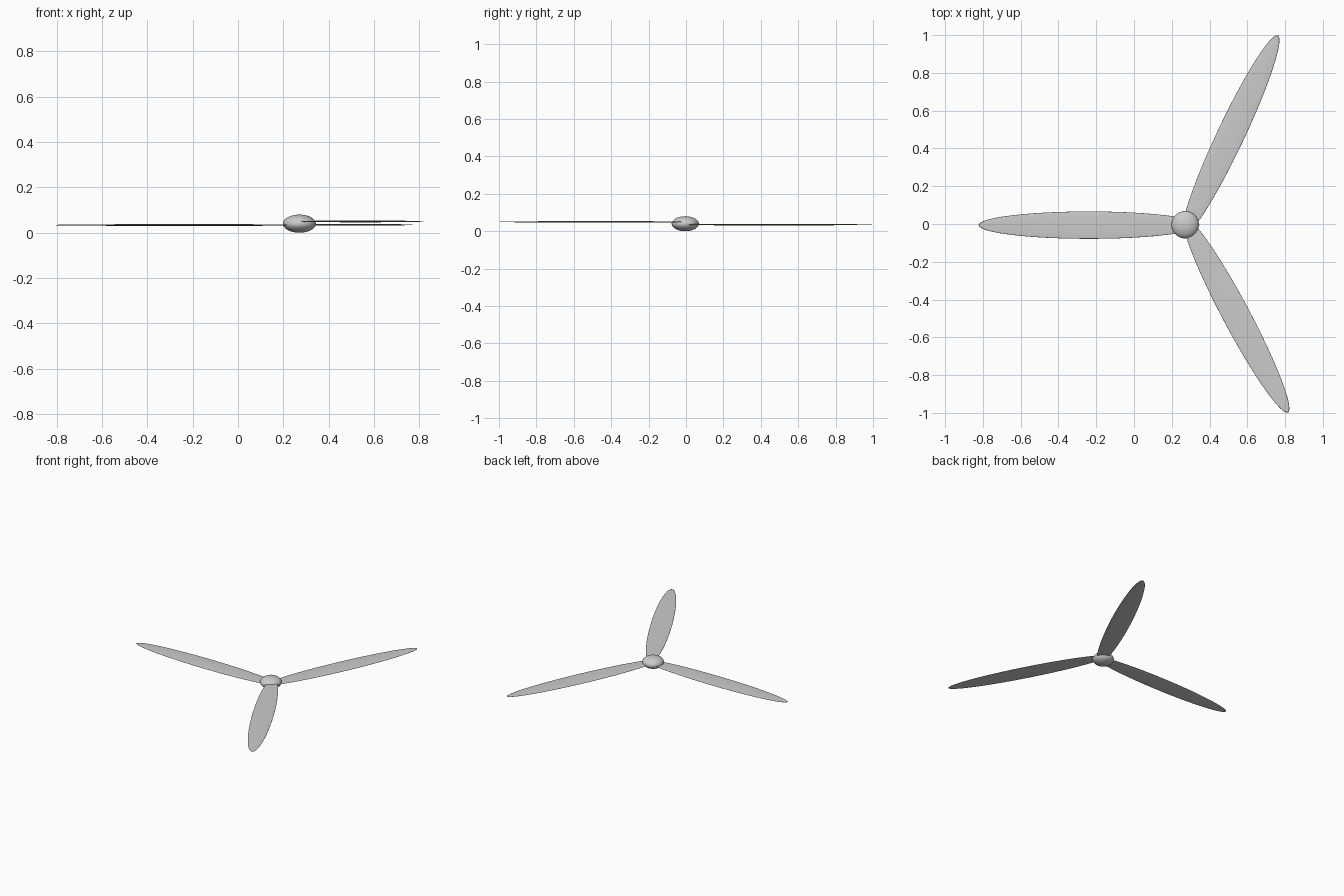
import bpy
from math import radians

cube = bpy.data.objects.get("Cube")
if cube:
    bpy.data.objects.remove(cube, do_unlink=True)


def ellipsoid(name, centre, radii, angle=0):
    """Smooth UV sphere stretched to the given radii and turned about z."""
    bpy.ops.mesh.primitive_uv_sphere_add(segments=48, ring_count=24, location=centre,
                                         rotation=(0, 0, radians(angle)))
    obj = bpy.context.object
    obj.name = name
    obj.scale = radii
    bpy.ops.object.transform_apply(location=False, rotation=True, scale=True)
    bpy.ops.object.shade_smooth()
    return obj


# Flattened round hub
ellipsoid("hub", (0.271, -0.004, 0.04), (0.0725, 0.0725, 0.04))

# Three thin blades, their inner ends buried in the hub
blade_radii = (0.585, 0.0725, 0.004)
blades = {
    "right_blade": ((-0.238, -0.006, 0.034), 180),
    "back_blade": ((0.512, 0.47, 0.035), 64.7),
    "front_blade": ((0.541, -0.482, 0.05), -62),
}
for name, (centre, angle) in blades.items():
    ellipsoid(name, centre, blade_radii, angle)
